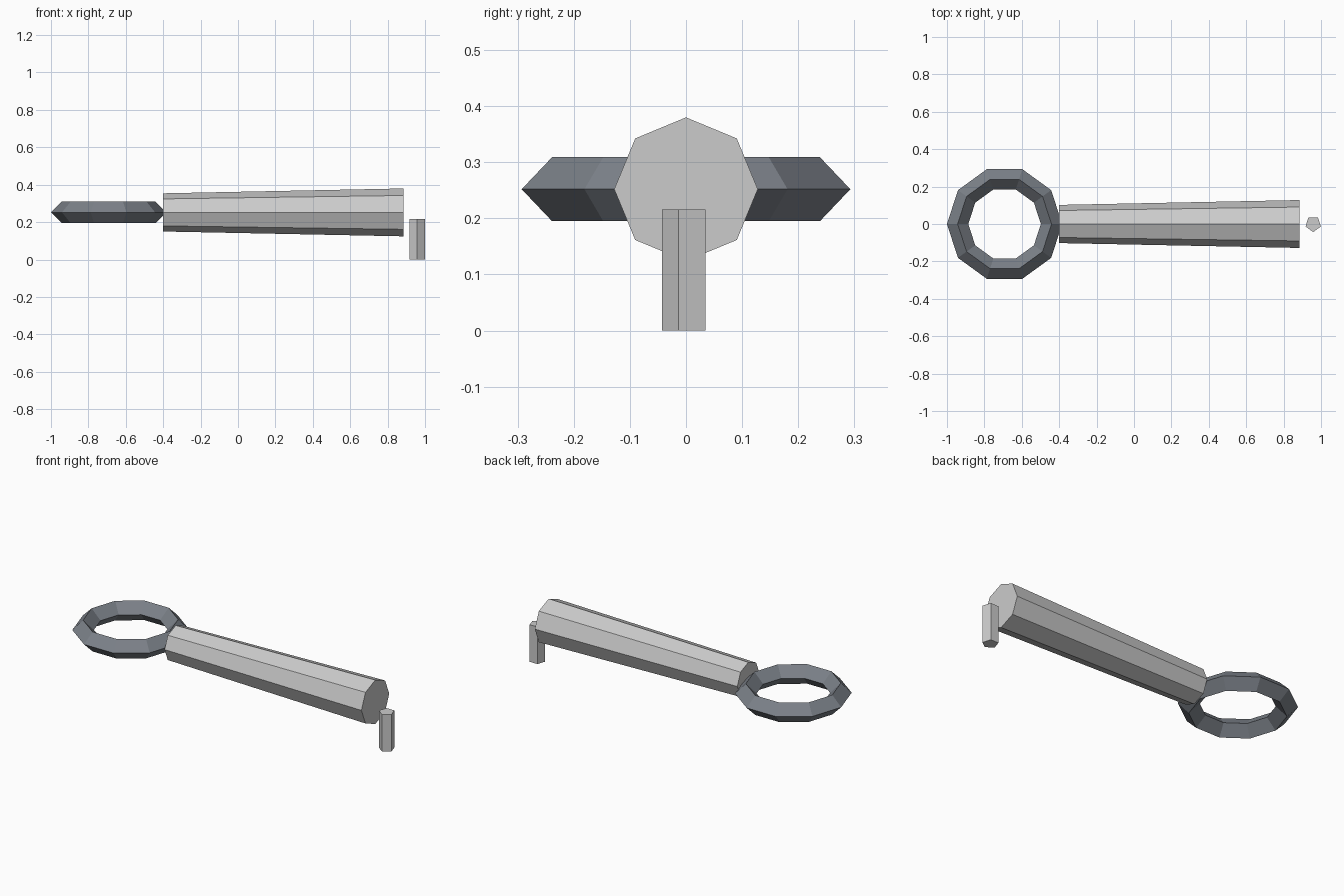
import bpy
from math import pi, sin, cos
from mathutils import Vector

if "Cube" in bpy.data.objects:
    bpy.data.objects.remove(bpy.data.objects["Cube"])

Z_AXIS = 0.252  # height of the shaft and ring centre


def make_object(name, verts, faces, material=None):
    mesh = bpy.data.meshes.new(name)
    mesh.from_pydata(verts, [], faces)
    obj = bpy.data.objects.new(name, mesh)
    bpy.context.collection.objects.link(obj)
    if material:
        mesh.materials.append(material)
    return obj


def prism(name, sides, start, end, r0, r1, u, v, phase=0.0):
    """Capped, optionally tapered prism; u x v points from start to end."""
    verts = []
    for centre, r in ((start, r0), (end, r1)):
        for i in range(sides):
            a = phase + 2 * pi * i / sides
            verts.append(Vector(centre) + r * (cos(a) * Vector(u) + sin(a) * Vector(v)))
    faces = [(i, (i + 1) % sides, sides + (i + 1) % sides, sides + i) for i in range(sides)]
    faces += [tuple(reversed(range(sides))), tuple(range(sides, 2 * sides))]
    return make_object(name, verts, faces)


def ring(name, centre, major, minor, n, m, material):
    """Flat-faced torus lying in the xy plane."""
    verts = []
    for i in range(n):
        a = 2 * pi * i / n
        for j in range(m):
            b = 2 * pi * j / m
            r = major + minor * cos(b)
            verts.append(Vector(centre) + Vector((r * cos(a), r * sin(a), minor * sin(b))))
    faces = [(i * m + j, (i + 1) % n * m + j, (i + 1) % n * m + (j + 1) % m, i * m + (j + 1) % m)
             for i in range(n) for j in range(m)]
    return make_object(name, verts, faces, material)


dark = bpy.data.materials.new("dark_metal")
dark.diffuse_color = (0.2, 0.22, 0.25, 1)
dark.use_nodes = True
dark.node_tree.nodes["Principled BSDF"].inputs["Base Color"].default_value = dark.diffuse_color

# Handle loop
ring("handle_ring", (-0.692, 0, Z_AXIS), 0.251, 0.057, 10, 4, dark)

# Tapered octagonal shaft
prism("shaft", 8, (-0.402, 0, Z_AXIS), (0.885, 0, Z_AXIS), 0.102, 0.128, (0, 1, 0), (0, 0, 1))

# Five-sided pin hanging just past the shaft end
prism("end_pin", 5, (0.958, 0, 0), (0.958, 0, 0.216), 0.043, 0.043, (1, 0, 0), (0, 1, 0), -pi / 2)
